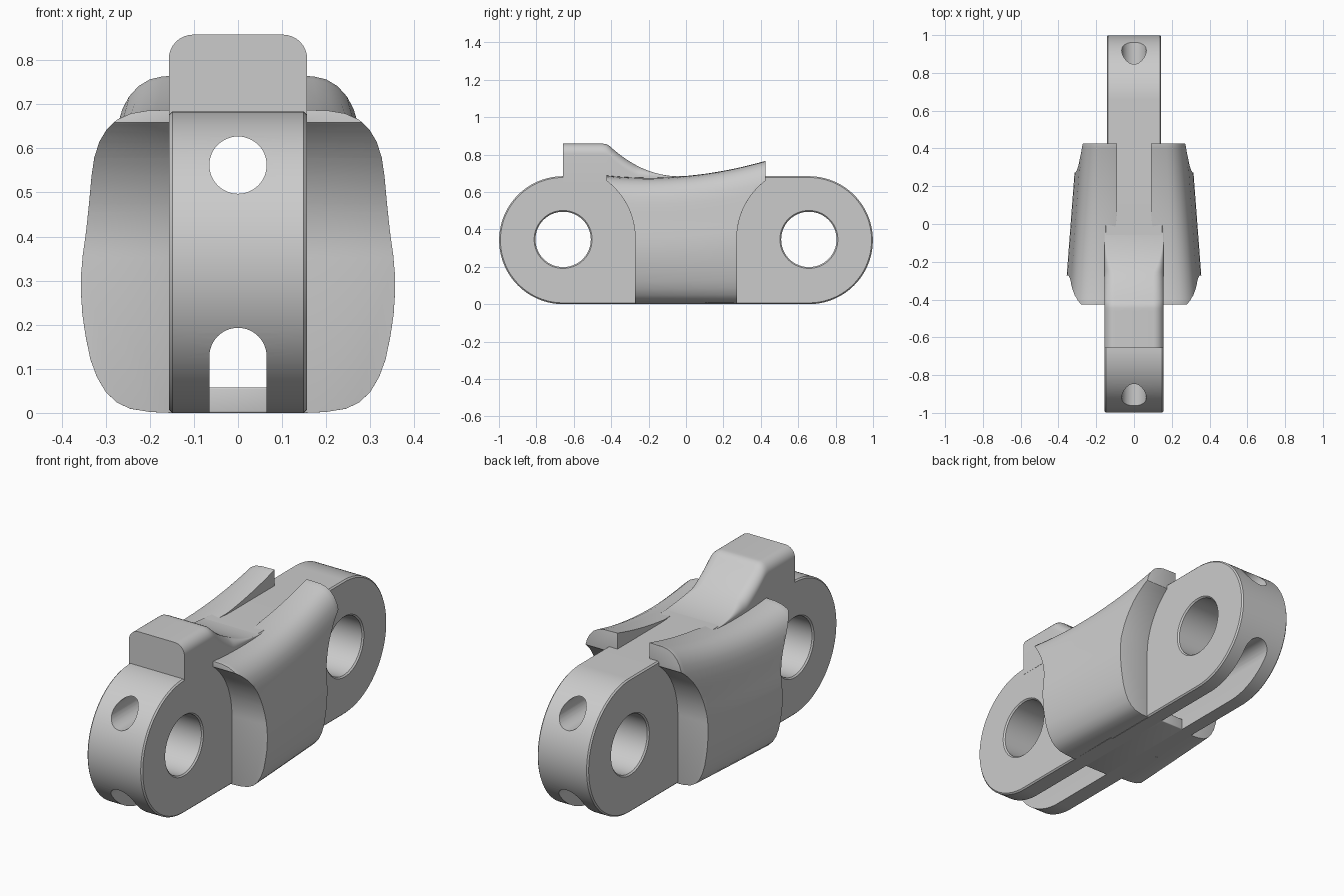
import bpy, bmesh
from math import sin, cos, pi, sqrt

cube = bpy.data.objects.get("Cube")
if cube:
    bpy.data.objects.remove(cube, do_unlink=True)

grey = bpy.data.materials.new("plain_grey")
grey.use_nodes = True
TONE = (0.6, 0.6, 0.6, 1)
grey.diffuse_color = TONE
grey.node_tree.nodes["Principled BSDF"].inputs["Base Color"].default_value = TONE

R = 0.342           # end radius, also the height of the pin centre
PIN = 0.657         # pin distance from the middle
SLOT = 0.065        # half width of the lengthwise bores


def loft(name, rings):
    """Skin equal rings of points and cap both ends."""
    bm = bmesh.new()
    rows = [[bm.verts.new(p) for p in ring] for ring in rings]
    n = len(rows[0])
    for a, b in zip(rows, rows[1:]):
        for i in range(n):
            j = (i + 1) % n
            bm.faces.new((a[i], a[j], b[j], b[i]))
    bm.faces.new(rows[0])
    bm.faces.new(rows[-1])
    bmesh.ops.recalc_face_normals(bm, faces=bm.faces)
    mesh = bpy.data.meshes.new(name)
    bm.to_mesh(mesh)
    bm.free()
    mesh.materials.append(grey)
    ob = bpy.data.objects.new(name, mesh)
    bpy.context.collection.objects.link(ob)
    return ob


def select(ob):
    bpy.ops.object.select_all(action='DESELECT')
    ob.select_set(True)
    bpy.context.view_layer.objects.active = ob


def cut(ob, cutters):
    select(ob)
    for c in cutters:
        m = ob.modifiers.new("cut", 'BOOLEAN')
        m.operation, m.solver, m.object = 'DIFFERENCE', 'EXACT', c
        bpy.ops.object.modifier_apply(modifier=m.name)


def finish(ob, bevel=0, angle=35):
    select(ob)
    if bevel:
        m = ob.modifiers.new("round", 'BEVEL')
        m.width, m.segments, m.limit_method = bevel, 3, 'ANGLE'
        m.angle_limit = angle * pi / 180
        bpy.ops.object.modifier_apply(modifier=m.name)
    bpy.ops.object.shade_smooth_by_angle(angle=angle * pi / 180)


def arc(cy, cz, r, a0, a1, n):
    return [(cy + r * cos(a0 + (a1 - a0) * i / n), cz + r * sin(a0 + (a1 - a0) * i / n))
            for i in range(n + 1)]


# Lengthwise cutters: round upper bore and arched lower slot
bore = loft("bore_cutter", [[(x, y, z) for x, z in arc(0, 0.562, SLOT, 0, 2 * pi, 48)[:-1]]
                            for y in (-1.2, 1.2)])
arch = arc(0, 0.128, SLOT, 0, pi, 24) + [(-SLOT, -0.1), (SLOT, -0.1)]
slot = loft("slot_cutter", [[(x, y, z) for x, z in arch] for y in (-1.2, 1.2)])
cutters = [bore, slot]

# Two rounded link ends, each with a chamfered pin hole
for name, s, w in (("front_link", -1, 0.156), ("back_link", 1, 0.144)):
    c = 0.007
    rings = [[(x, s * y, z) for y, z in arc(PIN, R, r, -pi / 2, pi / 2, 64) + [(0, R + r), (0, R - r)]]
             for x, r in ((-w, R - c), (-w + c, R), (w - c, R), (w, R - c))]
    link = loft(name, rings)
    hole = [[(x, s * y, z) for y, z in arc(PIN, R + 0.004, r, 0, 2 * pi, 64)[:-1]]
            for x, r in ((-w - c, 0.162), (-w + c, 0.148), (w - c, 0.148), (w + c, 0.162))]
    pin = loft("pin_cutter", hole)
    cutters.append(pin)
    cut(link, [pin, bore, slot])
    finish(link, 0, 30)

# Bridge closing the bottom slot in the middle
bridge = loft("slot_bridge", [[(x, y, z) for x, z in ((-0.07, 0), (0.07, 0), (0.07, 0.058), (-0.07, 0.058))]
                              for y in (-0.29, 0.29)])
finish(bridge, 0.004)


# Raised tooth on top with a swept back slope
def tooth_height(y):
    if y < -0.44:
        return 0.858
    t = (y + 0.44) / 0.42
    if t < 0.1:
        return 0.858 - 2.2 * t * t
    return 0.683 + 0.153 * ((1 - t) / 0.9) ** 2.2


rings = []
ys = [-PIN] + [-0.46 + 0.44 * i / 28 for i in range(29)]
for y in ys:
    h = tooth_height(y)
    r = max(0.004, min(0.055, h - 0.685))
    w = 0.157
    top = arc(w - r, h - r, r, 0, pi / 2, 8) + arc(r - w, h - r, r, pi / 2, pi, 8)
    rings.append([(x, y, z) for x, z in top + [(-w, 0.645), (w, 0.645)]])
finish(loft("top_tooth", rings), 0, 40)

# Outer half section of a side wing: width, fraction of height
SECTION = [(0.2, 0.997), (0.235, 0.988), (0.265, 0.968), (0.29, 0.937), (0.308, 0.9),
           (0.321, 0.85), (0.329, 0.79), (0.334, 0.73), (0.339, 0.67), (0.345, 0.6),
           (0.352, 0.53), (0.356, 0.46), (0.356, 0.4), (0.353, 0.33), (0.346, 0.26),
           (0.335, 0.18), (0.32, 0.12), (0.3, 0.07), (0.275, 0.035), (0.245, 0.014), (0.2, 0.003)]


def wing_rings(s):
    rings = []
    for i in range(33):
        y = -0.425 + 0.85 * i / 32
        top = 0.676 + 0.23 * (y + 0.2) ** 2
        scale = 0.9425 - 0.213 * y
        t = min(1, max(0, (y + 0.28) / 0.35))
        inner = 0.15 - 0.06 * t * t * (3 - 2 * t)
        pts = [(inner, 1)] + [(x * scale, u) for x, u in SECTION] + [(inner, 0)]
        rings.append([(s * x, y, u * top) for x, u in pts])
    return rings


# Clearance around each neighbouring link carves the wing ends
clearance = []
for s in (-1, 1):
    rad = PIN - 0.272
    prof = arc(PIN, R + 0.01, rad, pi, pi / 2, 40) + [(1.2, R + rad), (1.2, -0.1), (PIN - rad, -0.1)]
    clearance.append(loft("clearance_cutter", [[(x, s * y, z) for y, z in prof] for x in (-0.5, 0.5)]))
cutters += clearance

for name, s in (("left_wing", 1), ("right_wing", -1)):
    wing = loft(name, wing_rings(s))
    cut(wing, clearance)
    finish(wing, 0.014, 40)

for c in cutters:
    bpy.data.objects.remove(c, do_unlink=True)
